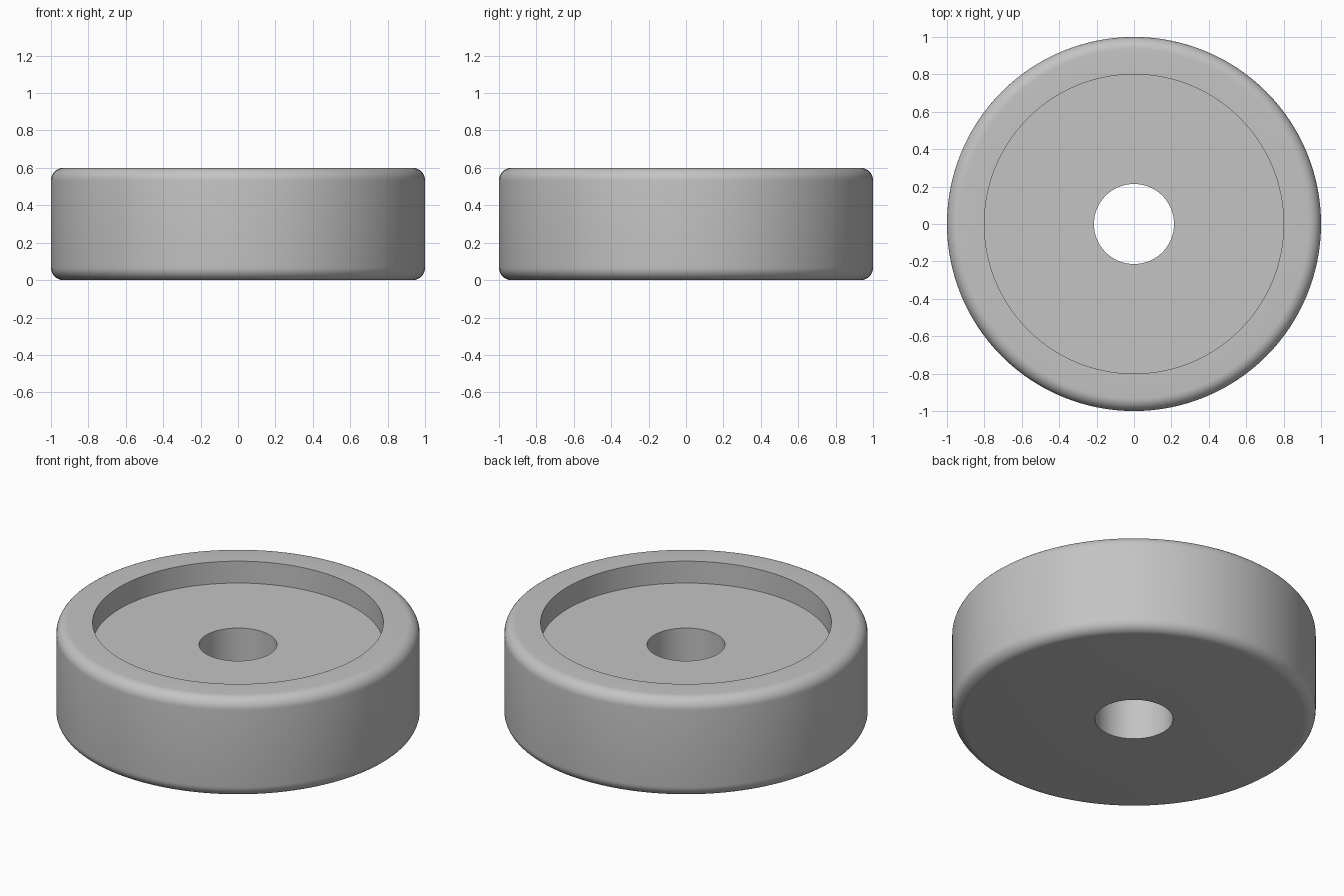
import bpy, bmesh, math

cube = bpy.data.objects.get("Cube")
if cube:
    bpy.data.objects.remove(cube, do_unlink=True)

OUTER, HEIGHT, FILLET = 1.0, 0.6, 0.067
RECESS, FLOOR, BORE = 0.8, 0.467, 0.214
SEGMENTS, ARC = 128, 8

# Single grey material
grey = bpy.data.materials.new("plain grey")
grey.use_nodes = True
colour = (0.55, 0.55, 0.55, 1)
grey.diffuse_color = colour
grey.node_tree.nodes["Principled BSDF"].inputs["Base Color"].default_value = colour


def fillet(z, start):
    """Quarter arc of the outer edge, as radius and height pairs."""
    for i in range(ARC + 1):
        a = math.radians(start + 90 * i / ARC)
        yield (OUTER - FILLET + FILLET * math.cos(a), z + FILLET * math.sin(a))


# Closed cross-section: bore, underside, rounded wall, rim, recess wall, floor
profile = [(BORE, 0), *fillet(FILLET, -90), *fillet(HEIGHT - FILLET, 0),
           (RECESS, HEIGHT), (RECESS, FLOOR), (BORE, FLOOR)]

# Turn the cross-section around the vertical axis
bm = bmesh.new()
verts = [bm.verts.new((r, 0, z)) for r, z in profile]
edges = [bm.edges.new((v, verts[i - 1])) for i, v in enumerate(verts)]
bmesh.ops.spin(bm, geom=verts + edges, cent=(0, 0, 0), axis=(0, 0, 1),
               angle=math.tau, steps=SEGMENTS, use_merge=True)
bmesh.ops.remove_doubles(bm, verts=bm.verts, dist=0.0001)
bmesh.ops.recalc_face_normals(bm, faces=bm.faces)
mesh = bpy.data.meshes.new("round_foot")
bm.to_mesh(mesh)
bm.free()
mesh.materials.append(grey)

foot = bpy.data.objects.new("round_foot", mesh)
bpy.context.collection.objects.link(foot)

# Smooth shading with crisp recess and bore edges
bpy.ops.object.select_all(action="DESELECT")
foot.select_set(True)
bpy.context.view_layer.objects.active = foot
bpy.ops.object.shade_smooth_by_angle(angle=math.radians(30))
